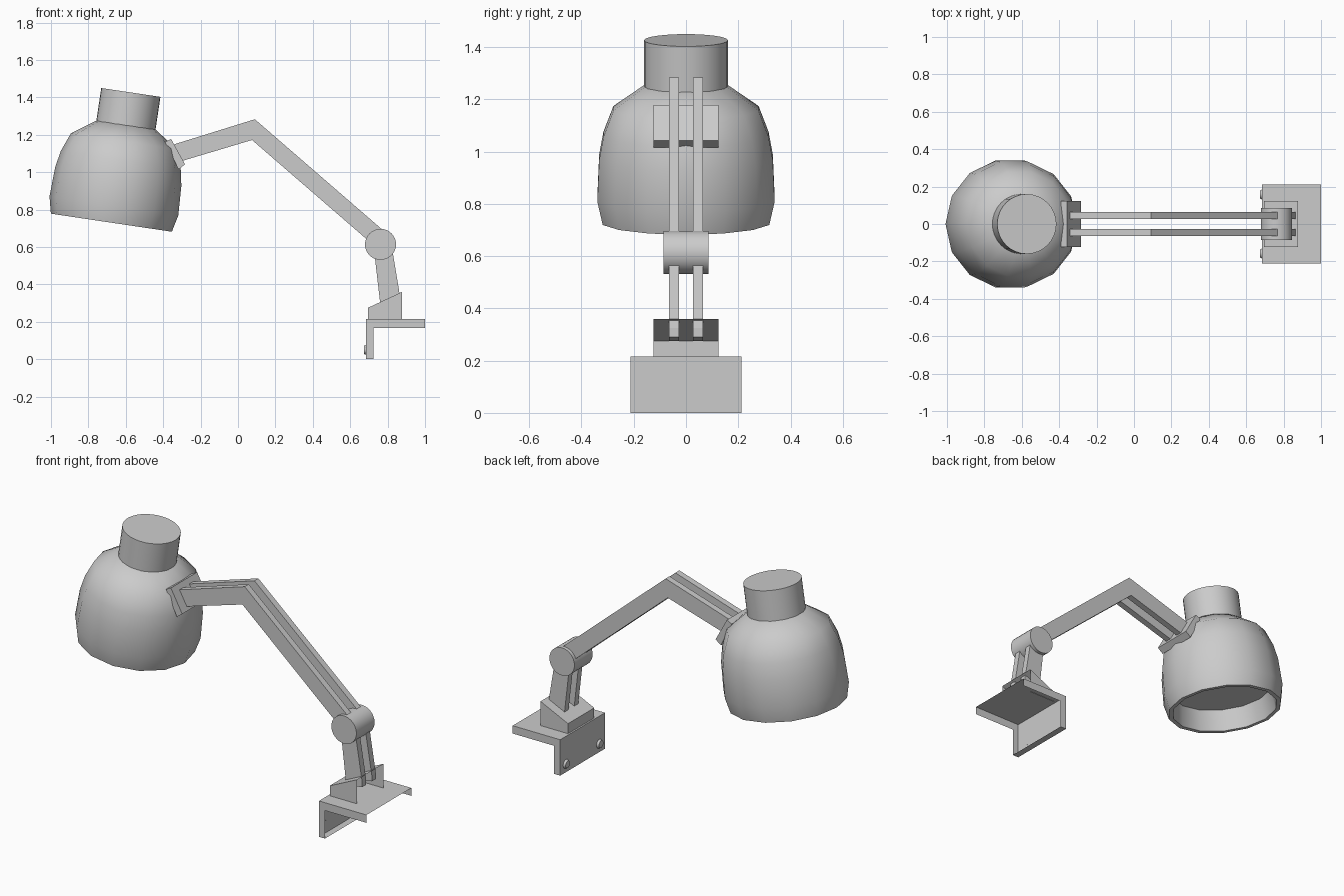
import bpy, bmesh
from math import radians, sin, cos, pi
from mathutils import Matrix, Vector

if "Cube" in bpy.data.objects:
    bpy.data.objects.remove(bpy.data.objects["Cube"])

TILT = radians(8.5)


def finish(name, bm, smooth=None, open_dirs=()):
    """Turn a bmesh into an object; optionally open faces chosen by a test."""
    bmesh.ops.recalc_face_normals(bm, faces=bm.faces)
    for test in open_dirs:
        gone = [f for f in bm.faces if test(f)]
        bmesh.ops.delete(bm, geom=gone, context='FACES')
    me = bpy.data.meshes.new(name)
    bm.to_mesh(me)
    bm.free()
    ob = bpy.data.objects.new(name, me)
    bpy.context.collection.objects.link(ob)
    if smooth:
        bpy.ops.object.select_all(action='DESELECT')
        ob.select_set(True)
        bpy.context.view_layer.objects.active = ob
        bpy.ops.object.shade_smooth_by_angle(angle=radians(smooth))
    return ob


def prism(name, pts, y0, y1, open_dirs=()):
    """Extrude an x/z outline along y."""
    bm = bmesh.new()
    face = bm.faces.new([bm.verts.new((x, y0, z)) for x, z in pts])
    ext = bmesh.ops.extrude_face_region(bm, geom=[face])
    moved = [v for v in ext['geom'] if isinstance(v, bmesh.types.BMVert)]
    bmesh.ops.translate(bm, verts=moved, vec=(0, y1 - y0, 0))
    return finish(name, bm, None, open_dirs)


def cylinder(name, centre, r1, r2, depth, sides, rot):
    bm = bmesh.new()
    bmesh.ops.create_cone(bm, cap_ends=True, segments=sides, radius1=r1, radius2=r2,
                          depth=depth, matrix=Matrix.Translation(centre) @ rot)
    return finish(name, bm, 30)


def lathe(name, profile, sides, matrix, angle):
    """Spin a (radius, height) profile around local z."""
    bm = bmesh.new()
    rings = []
    for r, h in profile:
        n = 1 if r == 0 else sides
        rings.append([bm.verts.new(matrix @ Vector((r * cos(2 * pi * i / sides),
                                                    r * sin(2 * pi * i / sides), h)))
                      for i in range(n)])
    for a, b in zip(rings, rings[1:]):
        for i in range(sides):
            j = (i + 1) % sides
            quad = [a[i % len(a)], a[j % len(a)], b[j % len(b)], b[i % len(b)]]
            bm.faces.new(list(dict.fromkeys(quad)))
    return finish(name, bm, angle)


# Tilted lamp shade with a recessed underside
tilt = Matrix.Rotation(TILT, 4, 'Y')
shade_m = Matrix.Translation((-0.677, 0, 0.73)) @ tilt
lathe("shade", [(0, 0.527), (0.162, 0.527), (0.285, 0.44), (0.324, 0.34), (0.341, 0.25),
                (0.348, 0.09), (0.327, 0), (0.302, 0), (0.285, 0.125), (0, 0.125)],
      14, shade_m, 50)

# Lamp socket on top of the shade
cylinder("socket", shade_m @ Vector((0, 0, 0.607)), 0.16, 0.16, 0.194, 32, tilt)

# Mount plate between shade and arm
prism("shade_mount", [(-0.39, 1.162), (-0.358, 1.178), (-0.283, 1.042), (-0.318, 1.015)],
      -0.124, 0.124)

# Paired arm bars
for side, s in (("front", -1), ("back", 1)):
    prism("upper_arm_" + side,
          [(-0.345, 1.148), (0.09, 1.283), (0.775, 0.69), (0.714, 0.619),
           (0.075, 1.172), (-0.31, 1.057)], s * 0.027, s * 0.065)
    prism("lower_arm_" + side,
          [(0.723, 0.62), (0.817, 0.635), (0.868, 0.325), (0.868, 0.29), (0.763, 0.275)],
          s * 0.027, s * 0.065)

# Elbow pivot
turn_y = Matrix.Rotation(radians(90), 4, 'X')
cylinder("pivot", (0.762, 0, 0.614), 0.083, 0.083, 0.172, 32, turn_y)

# Sheet wedge holding the lower arm, open on the right
prism("arm_bracket", [(0.695, 0.213), (0.695, 0.275), (0.877, 0.36), (0.877, 0.213)],
      -0.124, 0.124, [lambda f: f.normal.x > 0.9])

# Sheet L-shaped base, open on its inner sides
prism("base_bracket", [(0.685, 0), (0.685, 0.215), (1.0, 0.215), (1.0, 0.168),
                       (0.725, 0.168), (0.725, 0)], -0.212, 0.212,
      [lambda f: f.normal.x > 0.9,
       lambda f: f.normal.z < -0.9 and f.calc_center_median().z > 0.1])

# Screw heads on the base
turn_x = Matrix.Rotation(radians(-90), 4, 'Y')
for side, s in (("front", -1), ("back", 1)):
    cylinder("screw_" + side, (0.679, s * 0.158, 0.05), 0.027, 0.021, 0.013, 16, turn_x)
